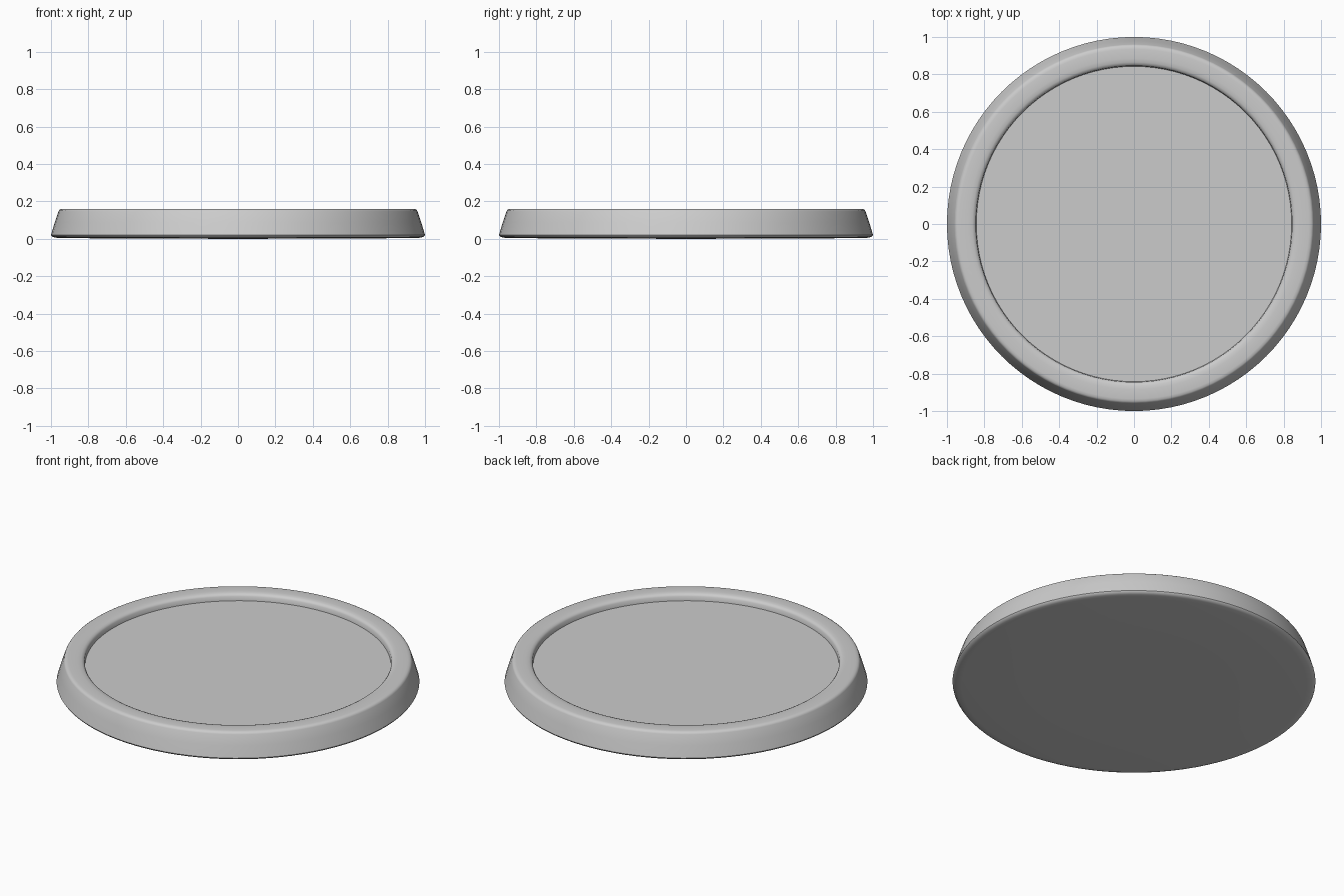
import bpy, bmesh, math

if "Cube" in bpy.data.objects:
    bpy.data.objects.remove(bpy.data.objects["Cube"])

SEGMENTS = 96


def lathe(name, profile):
    """Spin an (r, z) profile that starts and ends on the axis."""
    bm = bmesh.new()
    rings = []
    for r, z in profile:
        if r == 0:
            rings.append([bm.verts.new((0, 0, z))])
        else:
            rings.append([bm.verts.new((r * math.cos(2 * math.pi * i / SEGMENTS),
                                        r * math.sin(2 * math.pi * i / SEGMENTS), z))
                          for i in range(SEGMENTS)])
    for a, b in zip(rings, rings[1:]):
        for i in range(SEGMENTS):
            j = (i + 1) % SEGMENTS
            if len(a) == 1:
                bm.faces.new((a[0], b[j], b[i]))
            elif len(b) == 1:
                bm.faces.new((a[i], a[j], b[0]))
            else:
                bm.faces.new((a[i], a[j], b[j], b[i]))
    bmesh.ops.recalc_face_normals(bm, faces=bm.faces[:])
    mesh = bpy.data.meshes.new(name)
    bm.to_mesh(mesh)
    bm.free()
    obj = bpy.data.objects.new(name, mesh)
    bpy.context.collection.objects.link(obj)
    bpy.context.view_layer.objects.active = obj
    obj.select_set(True)
    bpy.ops.object.shade_smooth_by_angle(angle=math.radians(40))
    return obj


# Round base: near-flat underside, tapered side, soft rim and recessed floor
lathe("round_base", [
    (0, 0.0), (0.5, 0.002), (0.95, 0.004),              # underside
    (0.98, 0.007), (0.995, 0.013), (1.0, 0.021),        # rounded foot
    (0.98, 0.088), (0.96, 0.147),                       # tapered side
    (0.956, 0.154), (0.948, 0.159), (0.935, 0.161),     # outer rim round
    (0.885, 0.161),                                     # rim top
    (0.865, 0.159), (0.853, 0.154), (0.846, 0.145),     # inner rim round
    (0.843, 0.12), (0, 0.12),                           # recess wall and floor
])
